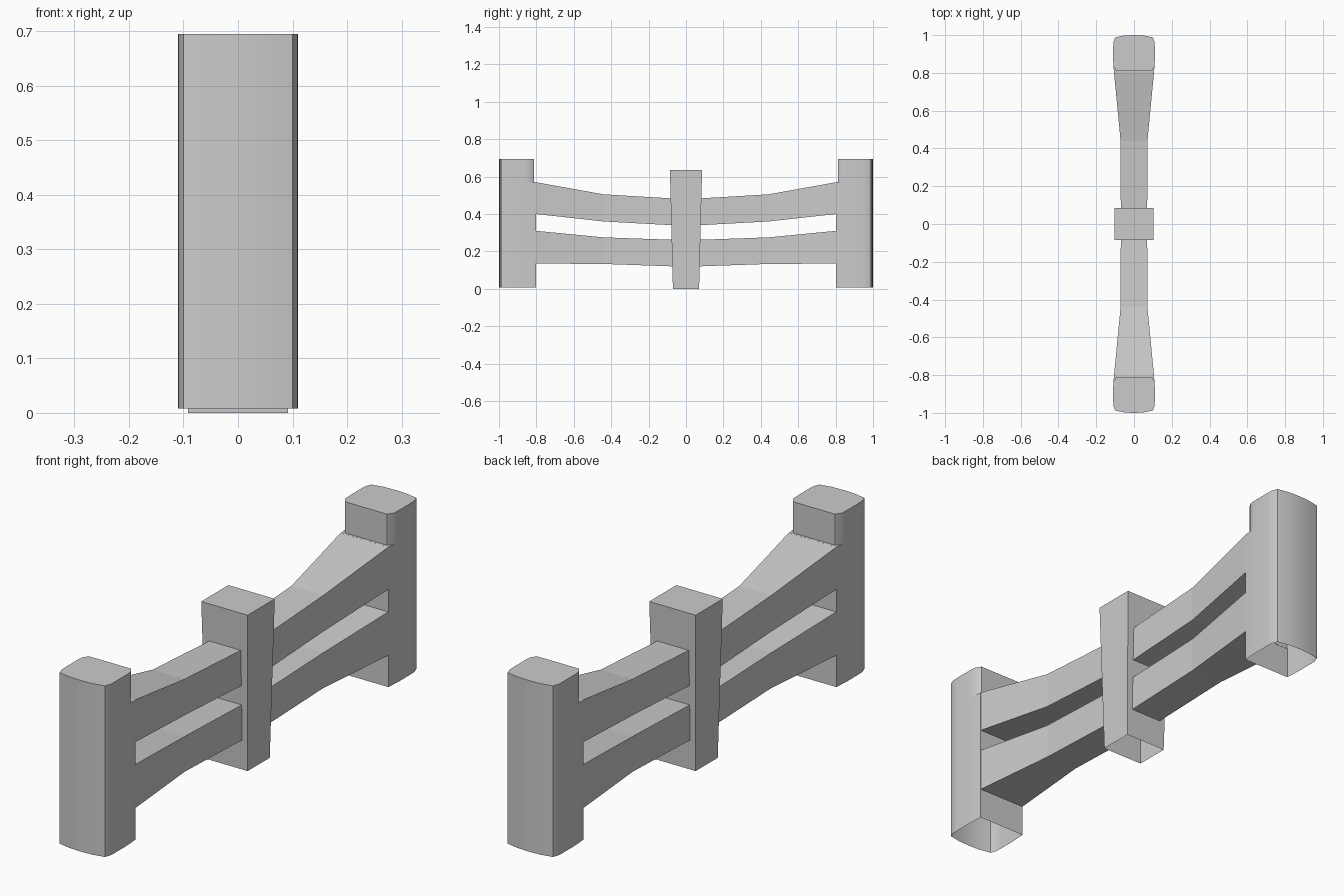
import bpy
import bmesh
import math

cube = bpy.data.objects.get("Cube")
if cube:
    bpy.data.objects.remove(cube, do_unlink=True)

grey = bpy.data.materials.new("plain_grey")
grey.use_nodes = True
GREY = (0.6, 0.6, 0.6, 1)
grey.diffuse_color = GREY
grey.node_tree.nodes["Principled BSDF"].inputs["Base Color"].default_value = GREY


def loft(name, rings, cap_end=False, smooth=False):
    """Skin a list of closed rings; optionally close the last one."""
    bm = bmesh.new()
    loops = [[bm.verts.new(p) for p in ring] for ring in rings]
    n = len(loops[0])
    for a, b in zip(loops, loops[1:]):
        for i in range(n):
            j = (i + 1) % n
            bm.faces.new((a[i], a[j], b[j], b[i]))
    if cap_end:
        bm.faces.new(loops[-1])
    mesh = bpy.data.meshes.new(name)
    bm.to_mesh(mesh)
    bm.free()
    mesh.materials.append(grey)
    obj = bpy.data.objects.new(name, mesh)
    bpy.context.collection.objects.link(obj)
    if smooth:
        bpy.ops.object.select_all(action="DESELECT")
        obj.select_set(True)
        bpy.context.view_layer.objects.active = obj
        bpy.ops.object.shade_smooth_by_angle(angle=math.radians(28))
    return obj


def post_ring(inner, z, side):
    """Post outline: bowed outer face, then the given inner corner points."""
    outer = [(0.05, 0.998), (0.1, 0.988), (0.109, 0.965), (0.11, 0.94)]
    half = outer + inner
    pts = half[::-1] + [(0, 1.0)] + [(-x, y) for x, y in half]
    # Turning half way round keeps the winding the same at both ends
    pts = half[::-1]
    pts = pts + [(0, 1.0)] + [(-x, y) for x, y in half]
    return [(side * x, side * y, z) for x, y in pts]


def rail_ring(station, side):
    """Rectangular rail section from (y, half width, bottom, top)."""
    y, w, lo, hi = station
    return [(side * x, side * y, z) for x, z in ((w, lo), (w, hi), (-w, hi), (-w, lo))]


# Inner corners of the end posts: square below the rail top, rounded above
square = [(0.11, 0.86), (0.108, 0.83), (0.106, 0.802)]
rounded = [(0.11, 0.86), (0.108, 0.835), (0.094, 0.812)]

# Rail stations from the middle post out to the end posts
upper = [(0.07, 0.07, 0.34, 0.483), (0.44, 0.071, 0.36, 0.505), (0.803, 0.106, 0.4, 0.57)]
lower = [(0.07, 0.07, 0.12, 0.262), (0.44, 0.071, 0.133, 0.275), (0.803, 0.106, 0.135, 0.31)]

for end, side in (("front", -1), ("back", 1)):
    # End post, open underneath
    loft(end + "_post", [post_ring(square, 0.008, side), post_ring(square, 0.57, side),
                         post_ring(rounded, 0.57, side), post_ring(rounded, 0.695, side)],
         cap_end=True, smooth=True)
    # Pair of sagging rails
    for level, stations in (("upper", upper), ("lower", lower)):
        loft(end + "_" + level + "_rail", [rail_ring(s, side) for s in stations][::-1])

# Tapered middle post, open underneath
corners = ((1, 1), (-1, 1), (-1, -1), (1, -1))
loft("middle_post", [[(w * a, d * b, z) for a, b in corners]
                     for w, d, z in ((0.092, 0.07, 0), (0.103, 0.086, 0.635))], cap_end=True)

# Consistent outward faces
for obj in bpy.context.collection.objects:
    if obj.type == "MESH" and obj.name.endswith(("post", "rail")):
        bm = bmesh.new()
        bm.from_mesh(obj.data)
        bmesh.ops.recalc_face_normals(bm, faces=bm.faces)
        bm.to_mesh(obj.data)
        bm.free()
